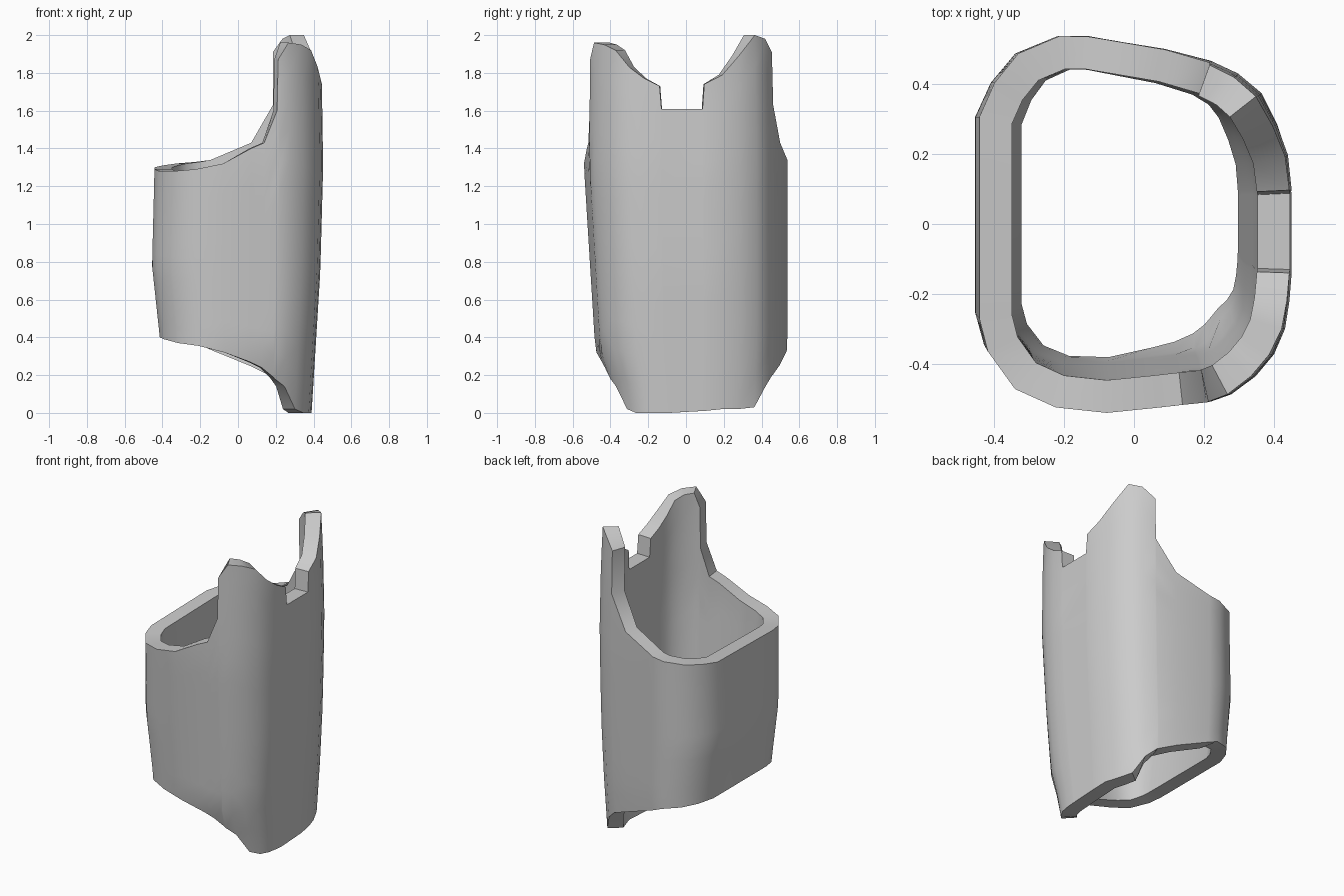
import bpy, bmesh, math
from mathutils import Vector

cube = bpy.data.objects.get("Cube")
if cube:
    bpy.data.objects.remove(cube, do_unlink=True)

WALL = 0.093
RINGS = 12

# Sleeve outline, anticlockwise from the notch: x, y, lower rim height, upper rim height
columns = [
    (.453, -.14, 0, 1.73), (.453, -.13, 0, 1.61), (.453, .09, .01, 1.61), (.453, .1, .01, 1.74),
    (.443, .2, .02, 1.79), (.412, .29, .02, 1.89), (.367, .38, .03, 2), (.3, .437, .14, 1.98),
    (.225, .472, .2, 1.91), (.22, .474, .2, 1.63), (.09, .508, .25, 1.43), (-.14, .545, .33, 1.34),
    (-.22, .545, .36, 1.33), (-.34, .495, .38, 1.32), (-.41, .41, .39, 1.31), (-.455, .31, .4, 1.3),
    (-.455, -.27, .4, 1.29), (-.43, -.365, .39, 1.28), (-.35, -.473, .37, 1.28),
    (-.23, -.525, .355, 1.29), (-.08, -.54, .32, 1.32), (.07, -.525, .27, 1.4),
    (.14, -.517, .24, 1.43), (.21, -.51, .19, 1.6), (.22, -.508, .18, 1.87),
    (.28, -.487, .14, 1.96), (.35, -.435, .02, 1.95), (.403, -.373, 0, 1.92),
    (.435, -.3, 0, 1.83), (.447, -.22, 0, 1.77),
]

# Taper of each side with height: (z, scale)
taper_left = [(0, .86), (.75, .962), (1.3, .995), (1.75, .98), (2, .95)]
taper_right = [(.4, .91), (.78, 1), (1.28, .972)]
taper_front = [(0, .71), (.14, .76), (.24, .83), (.34, .89), (1.3, 1)]
taper_back = [(0, .95), (.39, .985), (1.33, .985), (2, .96)]


def interpolate(table, z):
    """Linear lookup, held constant past both ends."""
    if z <= table[0][0]:
        return table[0][1]
    for (z0, s0), (z1, s1) in zip(table, table[1:]):
        if z <= z1:
            return s0 + (s1 - s0) * (z - z0) / (z1 - z0)
    return table[-1][1]


def tapered(point, z):
    sx = interpolate(taper_left if point.x > 0 else taper_right, z)
    sy = interpolate(taper_back if point.y > 0 else taper_front, z)
    return Vector((point.x * sx, point.y * sy, z))


def direction(i, step):
    """Direction to the next column that is clearly apart from this one."""
    j = i + step
    while (outline[j % len(outline)] - outline[i]).length < .03:
        j += step
    return (outline[j % len(outline)] - outline[i]).normalized()


def inward(i):
    """Mitred offset from the outer wall to the inner wall."""
    ahead, behind = direction(i, 1), direction(i, -1)
    t = (ahead - behind).normalized()
    return Vector((-t.y, t.x, 0)) * WALL / t.dot(ahead)


outline = [Vector(c[:2]) for c in columns]

# Closed wall strip per column: up the outside, down the inside
bm = bmesh.new()
strips = []
for i, (x, y, low, high) in enumerate(columns):
    heights = [low + (high - low) * k / RINGS for k in range(RINGS + 1)]
    outside = [tapered(outline[i], z) for z in heights]
    inside = [p + inward(i) for p in reversed(outside)]
    strips.append([bm.verts.new(v) for v in outside + inside])

for i, here in enumerate(strips):
    there = strips[(i + 1) % len(strips)]
    for k in range(len(here)):
        m = (k + 1) % len(here)
        bm.faces.new((here[k], there[k], there[m], here[m]))
bmesh.ops.recalc_face_normals(bm, faces=bm.faces)

mesh = bpy.data.meshes.new("sleeve")
bm.to_mesh(mesh)
bm.free()
sleeve = bpy.data.objects.new("sleeve", mesh)
bpy.context.collection.objects.link(sleeve)

# Plain grey
grey = bpy.data.materials.new("light_grey")
grey.use_nodes = True
colour = (.6, .6, .6, 1)
grey.diffuse_color = colour
grey.node_tree.nodes["Principled BSDF"].inputs["Base Color"].default_value = colour
mesh.materials.append(grey)

# Smooth walls with crisp rims
bpy.ops.object.select_all(action='DESELECT')
sleeve.select_set(True)
bpy.context.view_layer.objects.active = sleeve
bpy.ops.object.shade_smooth_by_angle(angle=math.radians(40))
